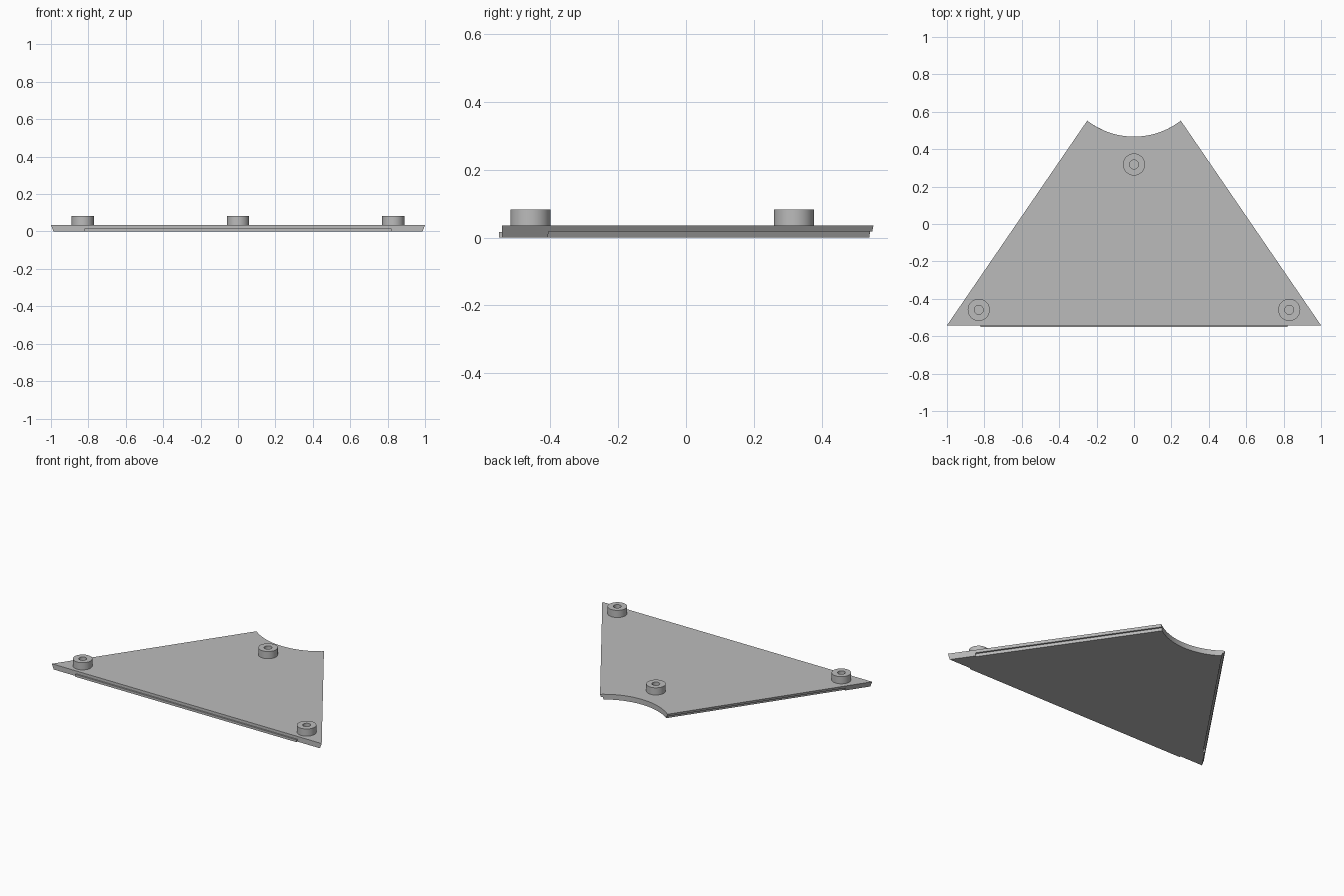
import bpy, math
from mathutils import Vector

if "Cube" in bpy.data.objects:
    bpy.data.objects.remove(bpy.data.objects["Cube"], do_unlink=True)

grey = bpy.data.materials.new("plain grey")
grey.use_nodes = True
colour = (0.5, 0.5, 0.5, 1)
grey.diffuse_color = colour
grey.node_tree.nodes["Principled BSDF"].inputs["Base Color"].default_value = colour

THICK, LEDGE, SLANT = 0.035, 0.018, 0.011
CORNER, TIP = Vector((1, -0.542)), Vector((0.25, 0.5525))
ALONG = (TIP - CORNER).normalized()
OUT = Vector((ALONG.y, -ALONG.x))
ARC_Y, ARC_R = 0.875, 0.408


def add_object(name, verts, faces):
    mesh = bpy.data.meshes.new(name)
    mesh.from_pydata(verts, [], faces)
    mesh.materials.append(grey)
    obj = bpy.data.objects.new(name, mesh)
    bpy.context.collection.objects.link(obj)
    return obj


def loft(name, low, low_z, high, high_z):
    """Closed solid between two matching anticlockwise outlines."""
    n = len(low)
    verts = [(x, y, low_z) for x, y in low] + [(x, y, high_z) for x, y in high]
    faces = [tuple(reversed(range(n))), tuple(range(n, 2 * n))]
    faces += [(i, (i + 1) % n, n + (i + 1) % n, n + i) for i in range(n)]
    return add_object(name, verts, faces)


def smooth(obj):
    bpy.ops.object.select_all(action='DESELECT')
    obj.select_set(True)
    bpy.context.view_layer.objects.active = obj
    bpy.ops.object.shade_smooth_by_angle(angle=math.radians(30))


def outline(inset, steps=32):
    """Fan shape with a hollow back edge; inset draws in the two sides."""
    half = math.asin(TIP.x / ARC_R) - inset / ARC_R
    x = CORNER.x - inset / OUT.x
    pts = [(-x, CORNER.y), (x, CORNER.y)]
    for i in range(steps + 1):
        a = half * (1 - 2 * i / steps)
        pts.append((ARC_R * math.sin(a), ARC_Y - ARC_R * math.cos(a)))
    return pts


# Plate with sloping sides
plate = loft("plate", outline(SLANT), 0, outline(0), THICK)


# Rebates under both sloping sides
def rebate_outline(depth, side):
    corners = [(0.17, -depth), (0.17, 0.1), (1.6, 0.1), (1.6, -depth)]
    pts = [CORNER + ALONG * s + OUT * o for s, o in corners]
    pts = [(side * p.x, p.y) for p in pts]
    return pts if side > 0 else pts[::-1]


for side, label in ((1, "left"), (-1, "right")):
    cutter = loft(label + "_rebate_cutter", rebate_outline(0.024, side), -0.02,
                  rebate_outline(0.017, side), LEDGE)
    cutter.hide_render = True
    cut = plate.modifiers.new("rebate", 'BOOLEAN')
    cut.operation, cut.solver, cut.object = 'DIFFERENCE', 'EXACT', cutter
    bpy.context.view_layer.objects.active = plate
    bpy.ops.object.modifier_apply(modifier=cut.name)
    bpy.data.objects.remove(cutter, do_unlink=True)
smooth(plate)

# Tongue along the front edge
tongue = [(-0.82, -0.552), (0.82, -0.552), (0.82, CORNER.y), (-0.82, CORNER.y)]
loft("front_tongue", tongue, 0, tongue, 0.016)


# Hollow round posts, each a ring profile turned about its axis
def post(name, cx, cy, sides=48):
    profile = [(0.059, THICK), (0.059, 0.083), (0.024, 0.083), (0.024, THICK)]
    verts, faces = [], []
    rows = len(profile)
    for i in range(sides):
        a = math.tau * i / sides
        verts += [(cx + r * math.cos(a), cy + r * math.sin(a), z) for r, z in profile]
        j = (i + 1) % sides
        faces += [(i * rows + k, j * rows + k, j * rows + k + 1, i * rows + k + 1)
                  for k in range(rows - 1)]
    smooth(add_object(name, verts, faces))


post("back_post", 0, 0.318)
post("front_left_post", 0.83, -0.459)
post("front_right_post", -0.83, -0.459)
